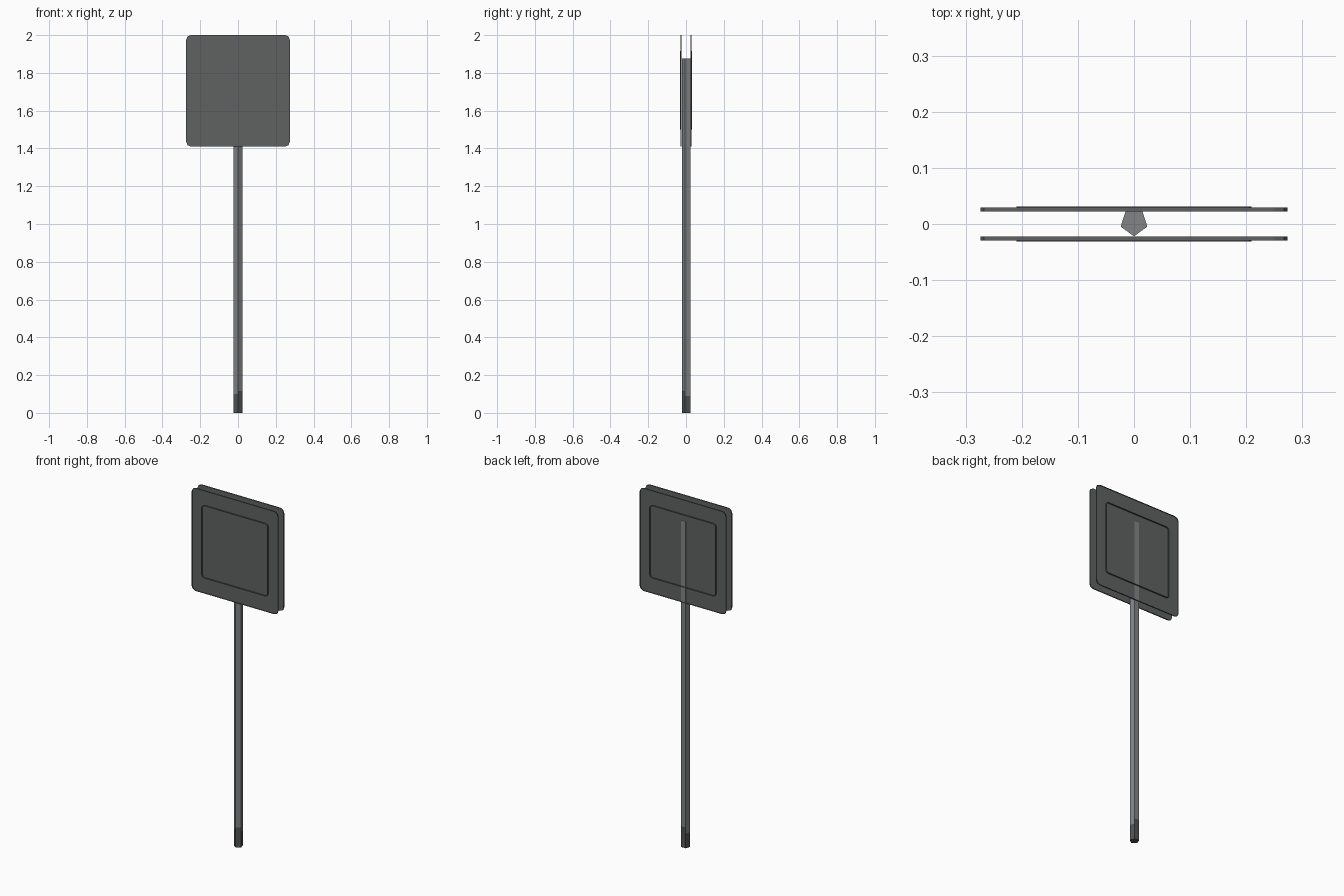
import bpy, bmesh, math

if "Cube" in bpy.data.objects:
    bpy.data.objects.remove(bpy.data.objects["Cube"])


def material(name, rgb):
    m = bpy.data.materials.new(name)
    m.diffuse_color = (*rgb, 1)
    m.use_nodes = True
    m.node_tree.nodes["Principled BSDF"].inputs["Base Color"].default_value = m.diffuse_color
    return m


panel_grey = material("dark panel grey", (0.115, 0.12, 0.12))
post_grey = material("post metal grey", (0.22, 0.23, 0.24))
base_grey = material("dark base grey", (0.085, 0.088, 0.09))


def finish(name, bm, mats):
    me = bpy.data.meshes.new(name)
    bm.to_mesh(me)
    bm.free()
    for m in mats:
        me.materials.append(m)
    ob = bpy.data.objects.new(name, me)
    bpy.context.collection.objects.link(ob)
    return ob


def rounded_outline(hx, z0, z1, r, steps=2):
    """Rectangle in the x-z plane with rounded corners."""
    pts = []
    corners = [(hx - r, z1 - r), (-hx + r, z1 - r), (-hx + r, z0 + r), (hx - r, z0 + r)]
    for i, (cx, cz) in enumerate(corners):
        for s in range(steps + 1):
            a = math.pi / 2 * (i + s / steps)
            pts.append((cx + r * math.cos(a), cz + r * math.sin(a)))
    return pts


def wall(bm, pts, y0, y1, fill=False):
    a = [bm.verts.new((x, y0, z)) for x, z in pts]
    b = [bm.verts.new((x, y1, z)) for x, z in pts]
    n = len(pts)
    for i in range(n):
        j = (i + 1) % n
        bm.faces.new((a[i], a[j], b[j], b[i]))
    if fill:
        bm.faces.new(a)


# Two shallow sign trays, open on the outside, each with a thin square lip
for name, side in (("front", -1), ("back", 1)):
    bm = bmesh.new()
    wall(bm, rounded_outline(0.274, 1.41, 2.0, 0.024), side * 0.0226, side * 0.029, fill=True)
    bmesh.ops.recalc_face_normals(bm, faces=bm.faces)
    finish(name + "_sign_panel", bm, [panel_grey])

    bm = bmesh.new()
    wall(bm, rounded_outline(0.209, 1.5, 1.915, 0.015), side * 0.0226, side * 0.031)
    bmesh.ops.recalc_face_normals(bm, faces=bm.faces)
    finish(name + "_sign_lip", bm, [panel_grey])

# Five-sided post, point to the front; each side has its own dark base height
bm = bmesh.new()
R, CY, TOP = 0.025, 0.0031, 1.875
base_heights = [0.115, 0.09, 0.12, 0.085, 0.10]
ring = [(R * math.sin(2 * math.pi * i / 5), CY - R * math.cos(2 * math.pi * i / 5)) for i in range(5)]
for i, h in enumerate(base_heights):
    p, q = ring[i], ring[(i + 1) % 5]
    for z0, z1, mat in ((0, h, 1), (h, TOP, 0)):
        f = bm.faces.new([bm.verts.new((*c, z)) for c, z in ((p, z0), (q, z0), (q, z1), (p, z1))])
        f.material_index = mat
bm.faces.new([bm.verts.new((*c, TOP)) for c in ring])
bottom = bm.faces.new([bm.verts.new((*c, 0)) for c in reversed(ring)])
bottom.material_index = 1
bmesh.ops.remove_doubles(bm, verts=bm.verts, dist=1e-5)
finish("post", bm, [post_grey, base_grey])
